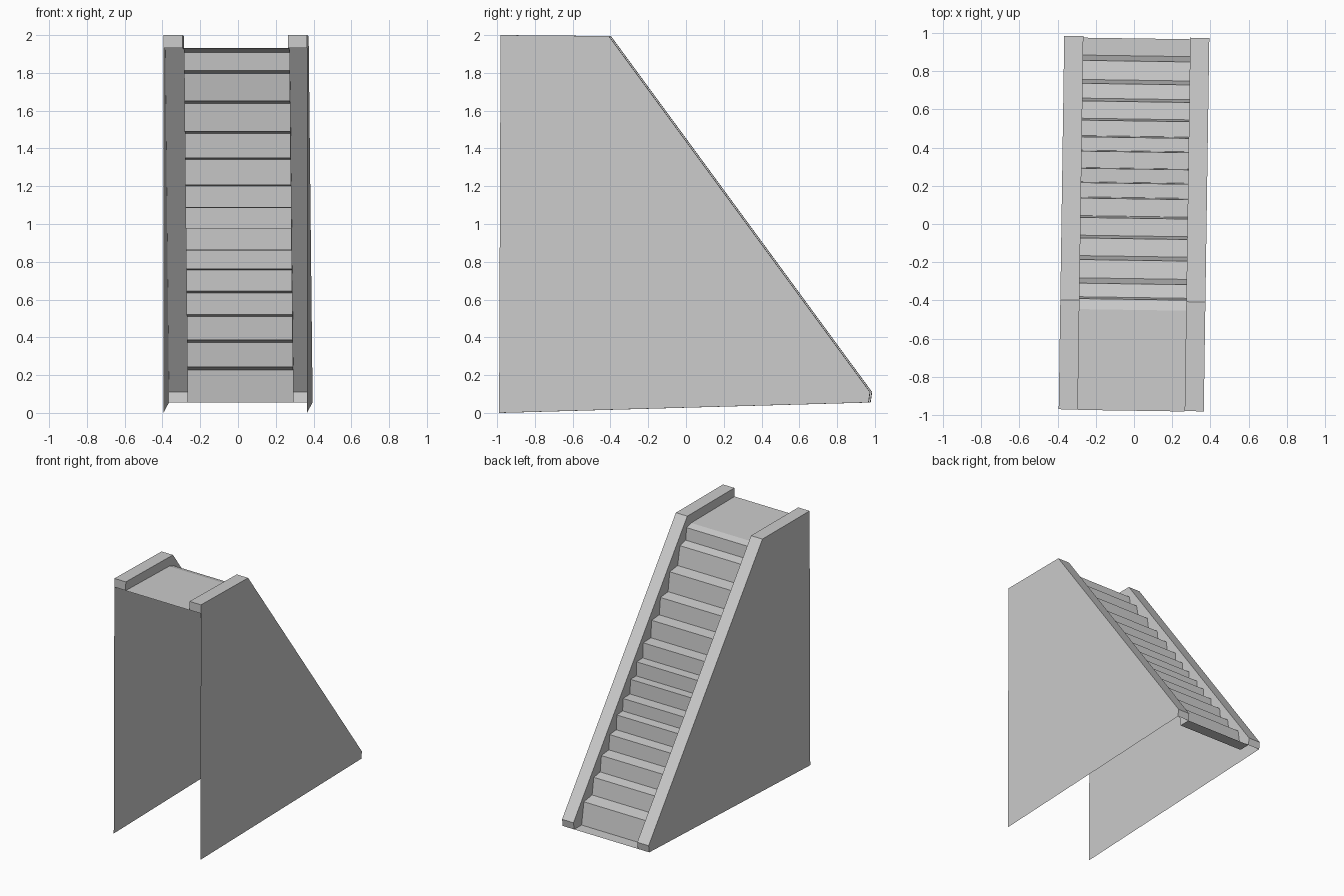
import bpy
from math import radians

if "Cube" in bpy.data.objects:
    bpy.data.objects.remove(bpy.data.objects["Cube"])

TURN = radians(-0.85)      # whole staircase is turned slightly about z
OUT, INN = 0.38, 0.28      # outer panel and inner curb half-widths


def add_mesh(name, verts, faces):
    mesh = bpy.data.meshes.new(name)
    mesh.from_pydata(verts, [], faces)
    mesh.update()
    obj = bpy.data.objects.new(name, mesh)
    obj.rotation_euler.z = TURN
    bpy.context.collection.objects.link(obj)
    return obj


def strip(name, profile, x0, x1):
    """Sweep an open (y, z) profile across x; profile runs from -y to +y."""
    verts = [(x, y, z) for y, z in profile for x in (x0, x1)]
    faces = [(2*i, 2*i+1, 2*i+3, 2*i+2) for i in range(len(profile) - 1)]
    return add_mesh(name, verts, faces)


def wall(name, outline, x, face_right):
    """Flat sheet from a (y, z) outline given counter-clockwise."""
    pts = outline if face_right else outline[::-1]
    return add_mesh(name, [(x, y, z) for y, z in pts], [tuple(range(len(pts)))])


# Step profile: riser positions and the tread height each riser climbs to
risers = [0.867, 0.743, 0.648, 0.545, 0.456, 0.38, 0.29,
          0.215, 0.135, 0.035, -0.07, -0.18, -0.30]
heights = [0.235, 0.38, 0.515, 0.64, 0.76, 0.86, 0.975,
           1.085, 1.205, 1.345, 1.485, 1.645, 1.805]
steps = [(0.972, 0.055)]
level = 0.055
for i, (y, z) in enumerate(zip(risers, heights)):
    off = abs(i - 6) / 6                 # end steps lean and slope more
    lean = 0.002 + 0.012 * off ** 2
    drop = 0.008 * off
    steps += [(y + lean, level), (y - lean, z - drop)]
    level = z + drop
steps += [(-0.385, level), (-0.395, 1.908), (-0.45, 1.924), (-0.978, 1.932)]
steps.reverse()

# Stairs and top deck
strip("stairs_and_deck", steps, -INN, INN)

# Curb: front cap, flat top, slope, foot cap
curb = [(-0.976, 1.932), (-0.976, 2.0), (-0.403, 1.995), (0.98, 0.11), (0.972, 0.055)]
panel = [(-0.984, 0.0), (0.972, 0.055), (0.98, 0.11), (-0.403, 1.995), (-0.976, 2.0)]
inner = steps + curb[1:-1][::-1]

for side, s in (("left", -1), ("right", 1)):
    xs = sorted((s * INN, s * OUT))
    strip(side + "_curb", curb, *xs)
    wall(side + "_side_panel", panel, s * OUT, s > 0)
    wall(side + "_curb_inner_face", inner, s * INN, s < 0)
